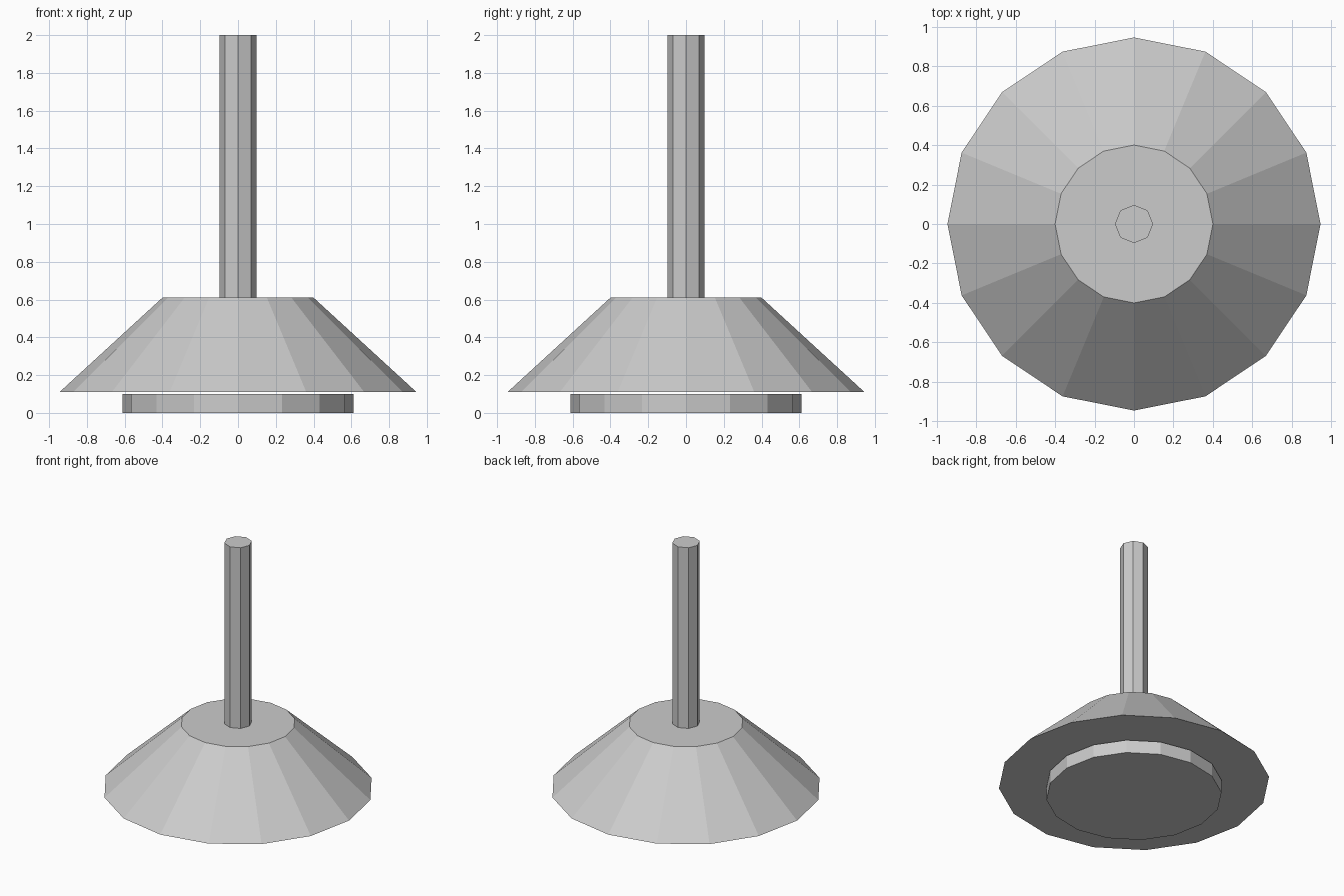
import bpy

if "Cube" in bpy.data.objects:
    bpy.data.objects.remove(bpy.data.objects["Cube"])

# Single plain grey
grey = bpy.data.materials.new("grey")
grey.diffuse_color = (0.6, 0.6, 0.6, 1.0)
grey.use_nodes = True
grey.node_tree.nodes["Principled BSDF"].inputs["Base Color"].default_value = grey.diffuse_color


def frustum(name, sides, r_bottom, r_top, z0, z1):
    """Flat-shaded upright cylinder or truncated cone from z0 to z1."""
    bpy.ops.mesh.primitive_cone_add(
        vertices=sides, radius1=r_bottom, radius2=r_top,
        depth=z1 - z0, location=(0, 0, (z0 + z1) / 2))
    obj = bpy.context.object
    obj.name = name
    obj.data.materials.append(grey)
    return obj


# Low disc under the flared body
frustum("base_disc", 16, 0.612, 0.612, 0.0, 0.10)
# Flared body, floating just above the disc
frustum("flared_body", 16, 0.945, 0.40, 0.11, 0.61)
# Upright rod
frustum("rod", 8, 0.097, 0.097, 0.61, 2.0)
